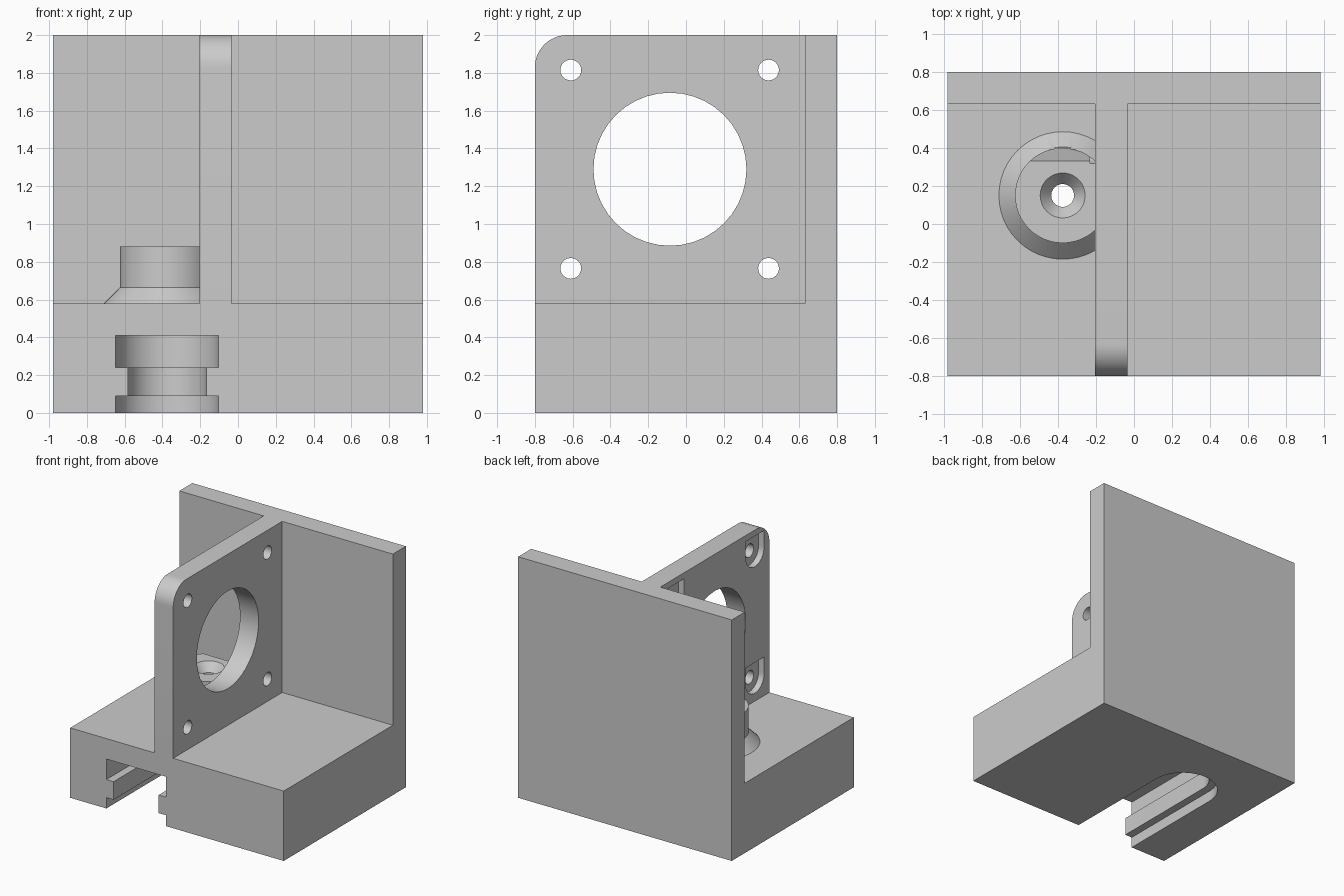
import bpy, bmesh
from math import pi, sin, cos
from mathutils import Vector

if "Cube" in bpy.data.objects:
    bpy.data.objects.remove(bpy.data.objects["Cube"])

grey = bpy.data.materials.new("light_grey")
grey.use_nodes = True
COLOUR = (0.6, 0.6, 0.6, 1)
grey.diffuse_color = COLOUR
grey.node_tree.nodes["Principled BSDF"].inputs["Base Color"].default_value = COLOUR


def arc(cx, cy, r, start, end, n):
    """Points on an arc, in units of pi."""
    return [(cx + r * cos(pi * (start + (end - start) * i / n)),
             cy + r * sin(pi * (start + (end - start) * i / n))) for i in range(n + 1)]


def finish(name, bm):
    bmesh.ops.recalc_face_normals(bm, faces=bm.faces)
    mesh = bpy.data.meshes.new(name)
    bm.to_mesh(mesh)
    bm.free()
    obj = bpy.data.objects.new(name, mesh)
    obj.data.materials.append(grey)
    bpy.context.collection.objects.link(obj)
    return obj


def extrude(name, outline, axis, low, high):
    """Extrude an outline along x (outline in y, z) or z (outline in x, y)."""
    place = (lambda a, b: (low, a, b)) if axis == "x" else (lambda a, b: (a, b, low))
    step = Vector((high - low, 0, 0)) if axis == "x" else Vector((0, 0, high - low))
    bm = bmesh.new()
    face = bm.faces.new([bm.verts.new(place(a, b)) for a, b in outline])
    grown = bmesh.ops.extrude_face_region(bm, geom=[face], use_keep_orig=True)
    verts = [g for g in grown["geom"] if isinstance(g, bmesh.types.BMVert)]
    bmesh.ops.translate(bm, verts=verts, vec=step)
    return finish(name, bm)


def lathe(name, profile, cx, cy, n=48):
    """Stack of rings (radius, z) capped at both ends."""
    bm = bmesh.new()
    rings = [[bm.verts.new((x, y, z)) for x, y in arc(cx, cy, r, 0, 2, n)[:-1]]
             for r, z in profile]
    for a, b in zip(rings, rings[1:]):
        for i in range(n):
            j = (i + 1) % n
            bm.faces.new((a[i], a[j], b[j], b[i]))
    bm.faces.new(rings[0])
    bm.faces.new(rings[-1])
    return finish(name, bm)


def combine(target, other, operation):
    mod = target.modifiers.new(operation.lower(), "BOOLEAN")
    mod.operation, mod.solver, mod.object = operation, "EXACT", other
    bpy.context.view_layer.objects.active = target
    bpy.ops.object.modifier_apply(modifier=mod.name)
    bpy.data.objects.remove(other)


W, D, DECK, TOP = 0.98, 0.8, 0.58, 2.0
WALL_L, WALL_R = -0.205, -0.035
HX, HY = -0.375, 0.15

# Base and back wall share one side profile
bracket = extrude("bracket", [(-D, 0), (D, 0), (D, TOP), (0.63, TOP), (0.63, DECK), (-D, DECK)],
                  "x", -W, W)

# Motor plate with one rounded corner
plate = extrude("motor_plate", [(-D, 0.5), (0.7, 0.5), (0.7, TOP)]
                + arc(-0.63, TOP - 0.17, 0.17, 0.5, 1, 12), "x", WALL_L, WALL_R)
combine(bracket, plate, "UNION")

# Guide boss with flared foot and sloping back
boss = lathe("guide_boss", [(0.36, 0.555), (0.25, 0.665), (0.25, 0.88)], HX, HY)
slope = extrude("boss_slope", [(0.33, 0.88), (0.40, 0.66), (0.7, 0.66), (0.7, 1), (0.292, 1)],
                "x", -W, W)
combine(boss, slope, "DIFFERENCE")
trim = extrude("boss_trim", [(-D, 0.4), (D, 0.4), (D, 1), (-D, 1)], "x", -0.12, 0.3)
combine(boss, trim, "DIFFERENCE")
combine(bracket, boss, "UNION")

# Filament hole with a funnel mouth
combine(bracket, lathe("filament_hole", [(0.06, 0.3), (0.06, 0.81), (0.118, 0.88), (0.118, 0.95)],
                       HX, HY), "DIFFERENCE")

# Stepped groove slot, open at the front
for r, low, high in ((0.273, -0.1, 0.09), (0.207, 0.05, 0.28), (0.273, 0.24, 0.41)):
    outline = arc(HX, HY, r, 0, 1, 24) + [(HX - r, -1), (HX + r, -1)]
    combine(bracket, extrude("slot", outline, "z", low, high), "DIFFERENCE")

# Motor opening, screw holes and nut pockets
combine(bracket, extrude("motor_opening", arc(-0.085, 1.29, 0.405, 0, 2, 40)[:-1],
                         "x", -0.4, 0.2), "DIFFERENCE")
for y in (-0.61, 0.437):
    for z in (0.765, 1.815):
        combine(bracket, extrude("screw_hole", arc(y, z, 0.055, 0, 2, 24)[:-1],
                                 "x", -0.3, 0.1), "DIFFERENCE")
        pocket = arc(y, z, 0.12, 1, 2, 16) + [(y + 0.12, z + 0.135), (y - 0.12, z + 0.135)]
        combine(bracket, extrude("nut_pocket", pocket, "x", -0.23, WALL_L + 0.05), "DIFFERENCE")

bpy.ops.object.select_all(action="DESELECT")
bracket.select_set(True)
bpy.context.view_layer.objects.active = bracket
bpy.ops.object.shade_smooth_by_angle(angle=pi / 6)
